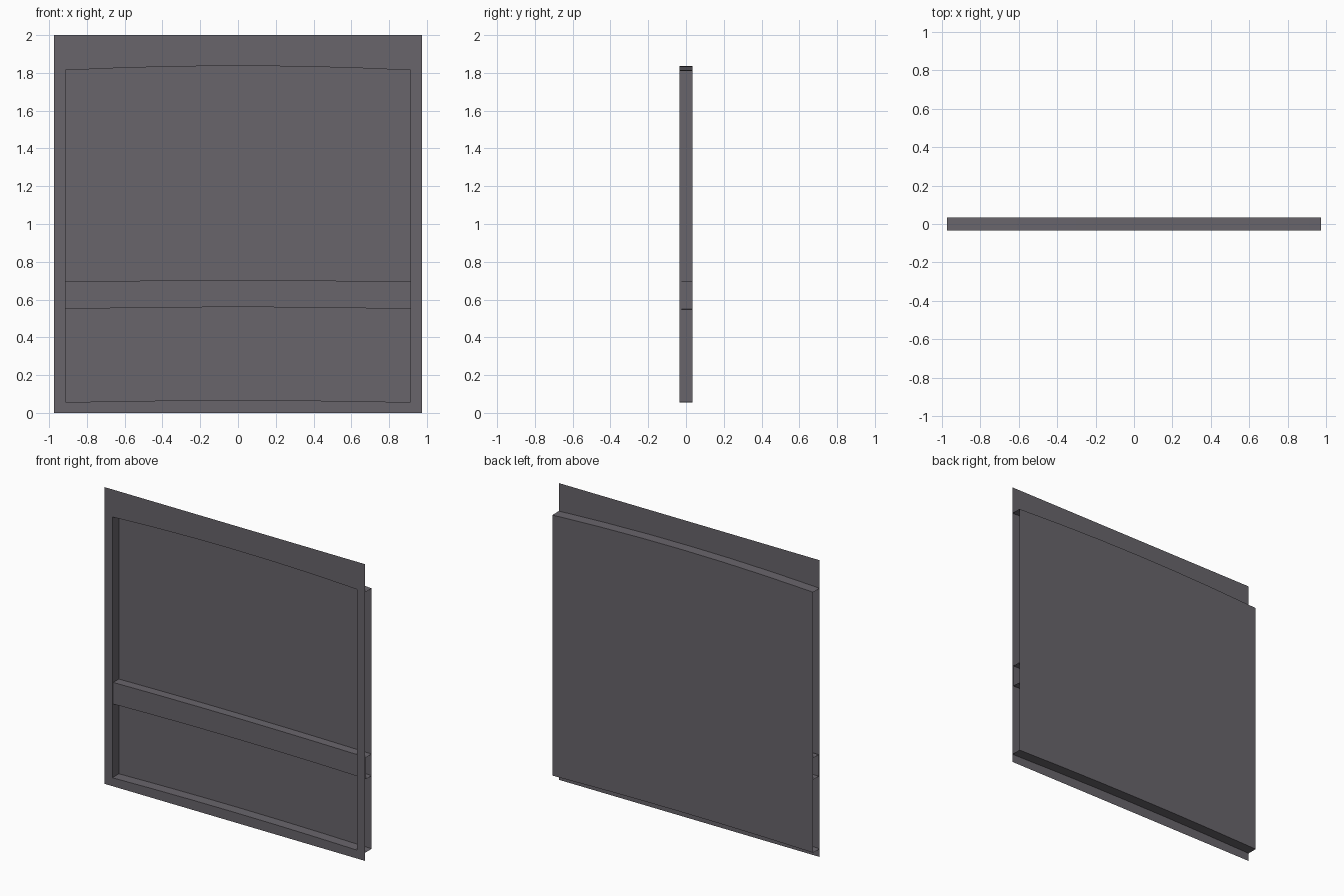
import bpy

if "Cube" in bpy.data.objects:
    bpy.data.objects.remove(bpy.data.objects["Cube"])

W, IN = 0.973, 0.913        # outer half width, opening half width
F, B, RF = -0.035, 0.035, -0.025   # front sheet, back sheet, rail front
SEG = 6

mat = bpy.data.materials.new("warm grey")
mat.diffuse_color = (0.14, 0.13, 0.148, 1)
mat.use_nodes = True
mat.node_tree.nodes["Principled BSDF"].inputs["Base Color"].default_value = mat.diffuse_color


def arch(z, rise):
    """Gently arched height across the width."""
    return lambda x: z + rise * (1 - (x / W) ** 2)


def level(z):
    return lambda x: z


def stations(half):
    inner = [-IN + 2 * IN * i / SEG for i in range(SEG + 1)]
    return inner if half == IN else [-W] + inner + [W]


def make(name, verts, faces):
    me = bpy.data.meshes.new(name)
    me.from_pydata(verts, [], faces)
    me.materials.append(mat)
    ob = bpy.data.objects.new(name, me)
    bpy.context.collection.objects.link(ob)
    return ob


def strip(name, xs, a, ya, b, yb):
    """Sheet between edge a (at depth ya) and edge b (at depth yb)."""
    verts = [(x, ya, a(x)) for x in xs] + [(x, yb, b(x)) for x in xs]
    n = len(xs)
    return make(name, verts, [(i, i + 1, n + i + 1, n + i) for i in range(n - 1)])


top = arch(1.811, 0.026)
rail_top = arch(0.694, 0.008)
rail_low = arch(0.548, 0.012)
bottom = arch(0.055, 0.012)
wide, narrow = stations(W), stations(IN)

# front frame: header, sill strip and two stiles
strip("frame_header", narrow, top, F, level(2.0), F)
strip("frame_sill", narrow, level(0), F, bottom, F)
strip("frame_stile_left", [-W, -IN], level(0), F, level(2.0), F)
strip("frame_stile_right", [IN, W], level(0), F, level(2.0), F)

# jamb walls between the front frame and the back panel
for name, x in (("jamb_left", -IN), ("jamb_right", IN)):
    make(name, [(x, F, bottom(x)), (x, B, bottom(x)), (x, B, top(x)), (x, F, top(x))],
         [(0, 1, 2, 3) if x > 0 else (3, 2, 1, 0)])

# arched top and bottom reveals
strip("top_reveal", wide, top, F, top, B)
strip("bottom_reveal", wide, bottom, F, bottom, B)

# back panel
strip("back_panel", wide, top, B, bottom, B)

# hollow cross rail
strip("rail_face", wide, rail_low, RF, rail_top, RF)
strip("rail_top", wide, rail_top, RF, rail_top, B)
strip("rail_underside", wide, rail_low, B, rail_low, RF)
